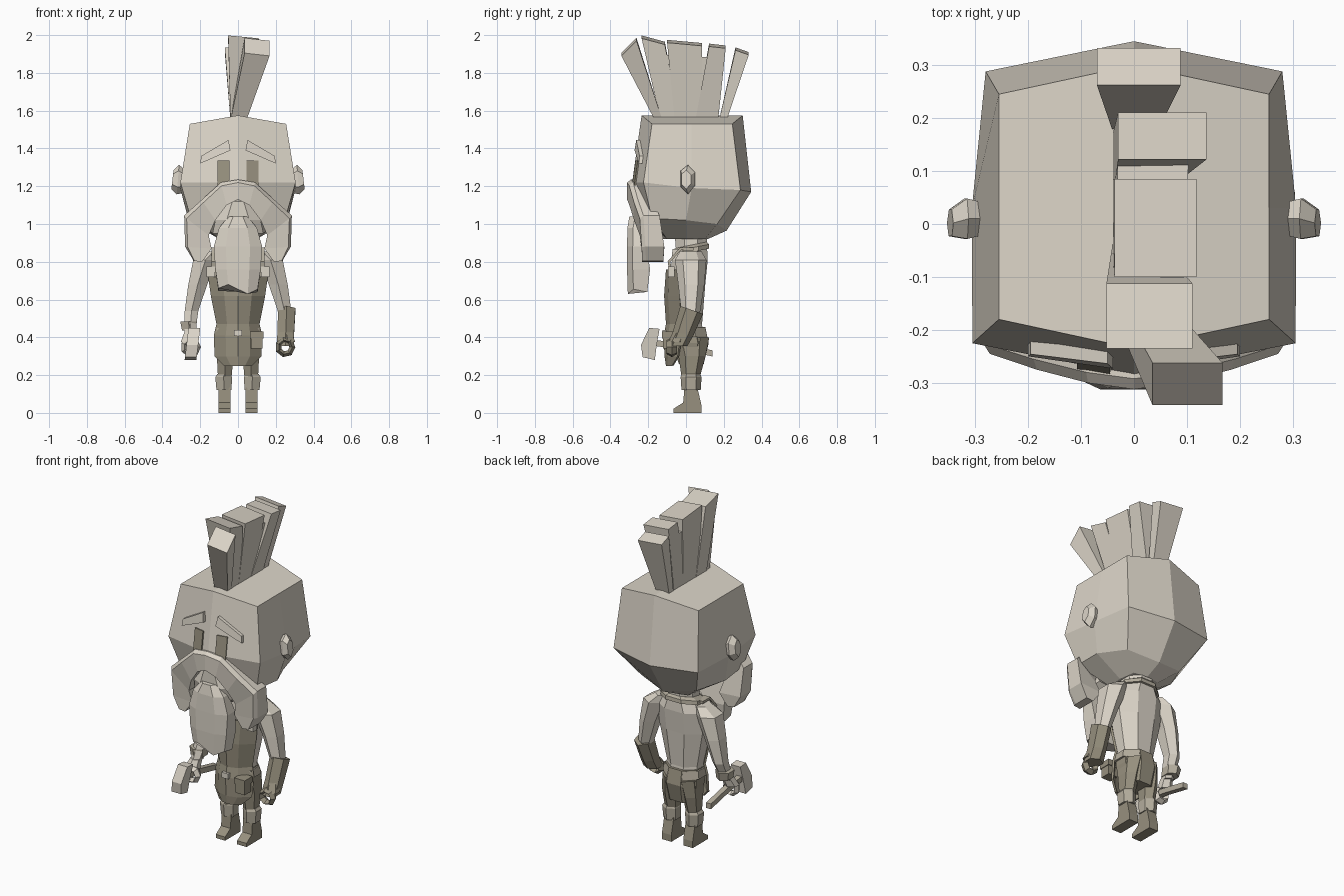
import bpy, bmesh, math


def material(name, rgb):
    m = bpy.data.materials.new(name)
    m.diffuse_color = (*rgb, 1)
    return m


LIGHT = material("pale clay", (0.71, 0.66, 0.575))
MID = material("warm grey", (0.46, 0.42, 0.34))
DARK = material("olive grey", (0.31, 0.28, 0.21))


def mesh(name, verts, faces, mat, solid=0):
    me = bpy.data.meshes.new(name)
    me.from_pydata(verts, [], faces)
    bm = bmesh.new()
    bm.from_mesh(me)
    bmesh.ops.recalc_face_normals(bm, faces=bm.faces)
    bm.to_mesh(me)
    bm.free()
    me.materials.append(mat)
    ob = bpy.data.objects.new(name, me)
    bpy.context.collection.objects.link(ob)
    if solid:
        mod = ob.modifiers.new("thickness", 'SOLIDIFY')
        mod.thickness = solid
        mod.offset = 0
    return ob


def loft(name, rings, mat, caps=True):
    n = len(rings[0])
    verts = [p for r in rings for p in r]
    faces = [(i * n + j, i * n + (j + 1) % n, (i + 1) * n + (j + 1) % n, (i + 1) * n + j)
             for i in range(len(rings) - 1) for j in range(n)]
    if caps:
        faces += [tuple(range(n)), tuple(range(len(verts) - n, len(verts)))]
    return mesh(name, verts, faces, mat)


def oval(cx, cy, z, rx, ry, n=8, tilt=0):
    # horizontal ring, optionally sloping along y
    out = []
    for i in range(n):
        a = 2 * math.pi * (i + 0.5) / n
        k = 1 / math.cos(math.pi / n)
        dy = ry * k * math.sin(a)
        out.append((cx + rx * k * math.cos(a), cy + dy, z + dy * tilt))
    return out


def ovals(name, rows, mat, n=8):
    return loft(name, [oval(*r[:5], n, r[5] if len(r) > 5 else 0) for r in rows], mat)


def box(name, lo, hi, mat):
    r = lambda z: [(lo[0], lo[1], z), (hi[0], lo[1], z), (hi[0], hi[1], z), (lo[0], hi[1], z)]
    return loft(name, [r(lo[2]), r(hi[2])], mat)


def flip(pts, s):
    return [(s * x, y, z) for x, y, z in pts]


# head: half rings from front centre to back centre, mirrored across x
half = [
    [(0, -.235, 1.575), (.255, -.18, 1.53), (.255, .03, 1.53), (.255, .245, 1.53), (0, .30, 1.575)],
    [(0, -.285, 1.22), (.305, -.225, 1.22), (.306, .03, 1.19), (.28, .288, 1.18), (0, .345, 1.17)],
    [(0, -.23, 1.03), (.25, -.18, 1.03), (.262, 0, 1.02), (.185, .165, 1.0), (0, .215, .965)],
    [(0, -.11, .92), (.09, -.10, .92), (.10, 0, .92), (.085, .10, .92), (0, .115, .92)]]
rings = [h + flip(h[3:0:-1], -1) for h in half]
head = loft("head", rings, LIGHT, caps=False)
bm = bmesh.new()
bm.from_mesh(head.data)
bm.verts.ensure_lookup_table()
for ids in ((0, 1, 2, 3, 4), (4, 5, 6, 7, 0), range(24, 32)):
    bm.faces.new([bm.verts[i] for i in ids])
bmesh.ops.recalc_face_normals(bm, faces=bm.faces)
bm.to_mesh(head.data)
bm.free()

for s, side in ((-1, "left"), (1, "right")):
    # ears: six-sided knobs leaning outward
    ear = []
    for x, cy, w, h, z in ((.285, .01, .03, .06, 1.225), (.318, .01, .038, .078, 1.235), (.347, .002, .025, .05, 1.235)):
        ear.append([(s * (x - dz * .006), cy + dy * w, z + dz * h)
                    for dy, dz in ((0, 1), (1, .5), (1, -.4), (0, -1), (-1, -.5), (-1, .6))])
    loft(side + "_ear", ear, LIGHT)
    # eyebrows and eyes follow the slope of the face
    brow = [(.04, 1.39), (.20, 1.32), (.195, 1.36), (.05, 1.445)]
    loft(side + "_eyebrow", [[(s * x, -.262 + .2 * x - .13 * (1.38 - z) + d, z) for x, z in brow]
                             for d in (-.02, .03)], LIGHT)
    mesh(side + "_eye", [(s * x, -.285 + .2 * x + .14 * (z - 1.22) - .004, z)
                         for x, z in ((.045, 1.18), (.107, 1.18), (.107, 1.335), (.045, 1.335))],
         [(0, 1, 2, 3)], DARK, .008)

# moustache: stations of top point, bottom point, front y and back y
stations = [(0, 1.235, 0, 1.13, -.312, -.22), (.09, 1.22, .06, 1.10, -.30, -.21),
            (.19, 1.13, .12, 1.02, -.275, -.18), (.285, 1.045, .155, .94, -.245, -.14),
            (.28, .88, .14, .87, -.235, -.115), (.235, .805, .19, .80, -.232, -.12)]
full = [(-a, b, -c, d, e, f) for a, b, c, d, e, f in stations[:0:-1]] + stations
loft("moustache", [[(a, f, b), (a, e + .02, b), (a * .9 + c * .1, e, b * .85 + d * .15),
                    (c, e, d), (c, f, d)] for a, b, c, d, e, f in full], LIGHT)


# beard with a ragged tip, and the chin hair behind it
def beard_ring(z, w, yf, yb, jag=(0,) * 6):
    pts = [(-w, yb), (-w, yf + .03), (-.5 * w, yf), (.5 * w, yf), (w, yf + .03), (w, yb)]
    return [(x, y, z + j) for (x, y), j in zip(pts, jag)]


loft("beard", [beard_ring(1.04, .05, -.30, -.25), beard_ring(.98, .10, -.31, -.235),
               beard_ring(.88, .128, -.312, -.21), beard_ring(.76, .12, -.312, -.19),
               beard_ring(.65, .104, -.308, -.205, (-.005, .01, .03, -.02, .005, -.01))], LIGHT)
loft("chin_hair", [beard_ring(1.12, .06, -.275, -.2), beard_ring(1.02, .12, -.275, -.17),
                   beard_ring(.95, .135, -.25, -.13), beard_ring(.92, .10, -.22, -.10)], LIGHT)

# hair crest: base y range, top y range, top z at front and back, top x range
crest = [(-.165, -.125, -.342, -.262, 1.905, 1.985, .035, .167),
         (-.135, -.035, -.235, -.112, 1.998, 1.965, -.052, .11),
         (-.06, .085, -.10, .085, 1.975, 1.958, -.037, .118),
         (.05, .17, .122, .21, 1.955, 1.945, -.03, .137),
         (.175, .215, .262, .332, 1.935, 1.91, -.07, .088)]
for i, (b0, b1, t0, t1, z0, z1, x0, x1) in enumerate(crest):
    loft(f"hair_clump_{i + 1}", [
        [(-.04, b0, 1.55), (.045, b0, 1.55), (.045, b1, 1.55), (-.04, b1, 1.55)],
        [(x0, t0, z0), (x1, t0, z0 - .015), (x1, t1, z1 - .015), (x0, t1, z1)]], LIGHT)
# solid core joining the middle clumps below their notches
loft("hair_core", [
    [(-.038, -.12, 1.55), (.043, -.12, 1.55), (.043, .16, 1.55), (-.038, .16, 1.55)],
    [(-.036, -.19, 1.90), (.09, -.19, 1.90), (.105, .165, 1.88), (-.03, .165, 1.88)]], LIGHT)

# neck, collar and torso
ovals("neck", [(0, .03, .82, .085, .08), (0, .025, .95, .085, .085)], LIGHT)
ovals("collar", [(0, .025, .85, .125, .098, .2), (0, .025, .873, .12, .096, .2),
                 (0, .025, .888, .09, .085, .2)], MID)
ovals("shirt", [(0, .02, .868, .11, .092), (0, .02, .81, .152, .095), (0, .01, .68, .142, .092),
                (0, .005, .47, .10, .08), (0, .01, .41, .105, .08)], LIGHT)
ovals("hips", [(0, .012, .455, .103, .09), (0, .022, .37, .112, .098), (0, .028, .26, .095, .066)], DARK)
ovals("belt", [(0, .006, .405, .12, .104), (0, .004, .45, .112, .096)], MID)

# apron: curved front sheet with a rounded skirt
rows = [(.76, .16, -.10, -.04), (.62, .14, -.11, -.03), (.47, .11, -.10, -.02),
        (.41, .124, -.112, -.025), (.30, .12, -.108, -.04), (.25, .07, -.10, -.07)]
cols = (-1, -.5, 0, .5, 1)
verts = [(w * t, yf + (ys - yf) * t * t, z) for z, w, yf, ys in rows for t in cols]
mesh("apron", verts, [(r * 5 + c, r * 5 + c + 1, r * 5 + c + 6, r * 5 + c + 5)
                      for r in range(5) for c in range(4)], DARK, .012)
box("buckle", (-.022, -.125, .408), (.022, -.1, .44), LIGHT)
box("pouch", (.068, -.122, .34), (.13, -.06, .425), DARK)
box("pouch_flap", (.064, -.128, .395), (.134, -.055, .43), DARK)

for s, side in ((-1, "left"), (1, "right")):
    # apron straps up to the collar
    strap = [(-.075, .72), (-.09, .80), (-.03, .868), (.04, .868)]
    mesh(side + "_strap", [(s * x, y, z) for y, z in strap for x in (.095, .14)],
         [(2 * i, 2 * i + 1, 2 * i + 3, 2 * i + 2) for i in range(3)], MID, .015)
    box(side + "_strap_clip", (s * .145 - .022, -.095, .72), (s * .145 + .022, -.06, .775), LIGHT)
    # arms
    ovals(side + "_sleeve", [(s * .13, .025, .855, .035, .05), (s * .172, .025, .81, .065, .072),
                             (s * .213, .028, .68, .05, .06), (s * .246, .025, .54, .036, .044),
                             (s * .255, -.025, .42, .028, .034)], LIGHT, 6)
    # gripping hand
    skin = DARK if s > 0 else LIGHT
    ovals(side + "_palm", [(s * .255, -.03, .43, .028, .032), (s * .265, -.055, .375, .038, .036)], skin, 6)
    bpy.ops.mesh.primitive_torus_add(major_segments=7, minor_segments=4, major_radius=.038,
                                     minor_radius=.016, location=(s * .25, -.075, .348),
                                     rotation=(math.pi / 2, 0, 0))
    fingers = bpy.context.object
    fingers.name = side + "_fingers"
    fingers.scale.z = 1.7
    fingers.data.materials.append(skin)
    # trousers, knee bands and boots
    ovals(side + "_trouser", [(s * .055, .025, .40, .05, .085), (s * .068, .032, .30, .044, .062),
                              (s * .07, .025, .19, .036, .042)], DARK, 6)
    ovals(side + "_knee_band", [(s * .074, .027, .12, .04, .044), (s * .076, .027, .19, .044, .048),
                                (s * .074, .027, .205, .036, .042)], MID, 6)
    boot = [(-.065, .0), (-.065, .022), (-.015, .055), (-.008, .135), (.06, .135), (.082, .04), (.082, 0)]
    loft(side + "_boot", [[(s * x, y, z) for y, z in boot] for x in (.04, .102)], DARK)

# long glove cuff on one arm, short cuff on the other
ovals("glove_cuff", [(.258, .03, .545, .046, .052, -.35), (.253, -.015, .42, .044, .047, -.2),
                     (.25, -.045, .355, .046, .046, 0)], DARK, 6)
ovals("short_cuff", [(-.258, .0, .435, .038, .045), (-.262, .005, .485, .044, .05)], MID, 6)

# hammer held along y
loft("hammer_handle", [[(-.248 + dx, y, z + dz) for dx, dz in
                        ((-.016, -.016), (.016, -.016), (.016, .016), (-.016, .016))]
                       for y, z in ((-.2, .375), (-.03, .352), (.14, .315))], MID)
profile = [(-.195, .45), (-.14, .445), (-.155, .36), (-.165, .28), (-.23, .295), (-.238, .36)]
loft("hammer_head", [[(x - (.45 - z) * .12, y, z) for y, z in profile] for x in (-.262, -.2)], LIGHT)
